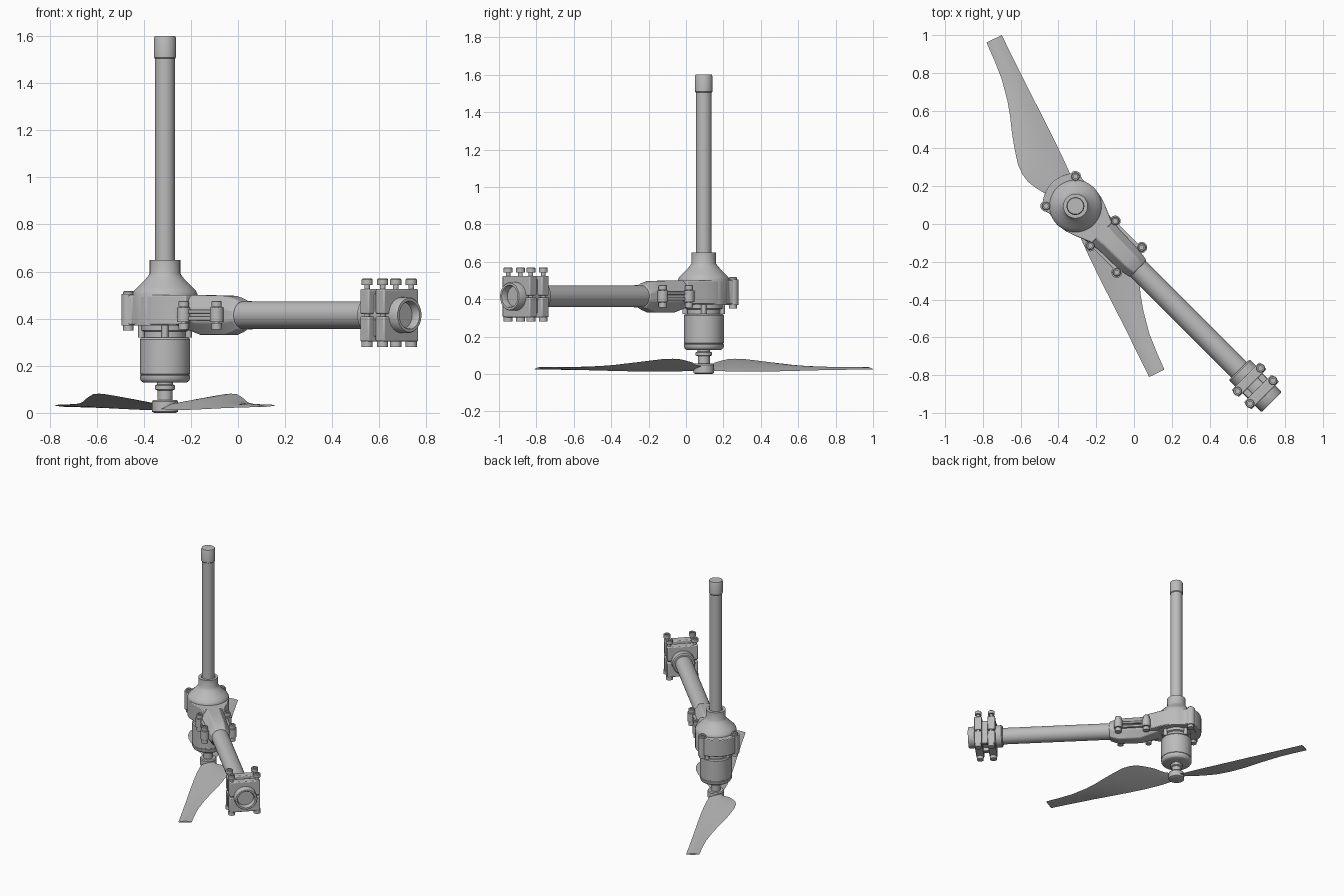
import bpy, bmesh
from math import sin, cos, pi, radians, atan2
from mathutils import Matrix, Vector

cube = bpy.data.objects.get("Cube")
if cube:
    bpy.data.objects.remove(cube)

mat = bpy.data.materials.new("plain grey")
mat.use_nodes = True
GREY = (0.5, 0.5, 0.5, 1)
mat.diffuse_color = GREY
mat.node_tree.nodes["Principled BSDF"].inputs["Base Color"].default_value = GREY

# Working frame: origin under the motor, local x runs along the arm
HUB = Matrix.Translation((-0.31, 0.095, 0)) @ Matrix.Rotation(radians(-45), 4, 'Z')
AXIS_Z = 0.415


def finish(name, bm, angle=35, bevel=0):
    bmesh.ops.recalc_face_normals(bm, faces=bm.faces)
    bm.transform(HUB)
    me = bpy.data.meshes.new(name)
    bm.to_mesh(me)
    bm.free()
    me.materials.append(mat)
    ob = bpy.data.objects.new(name, me)
    bpy.context.collection.objects.link(ob)
    if bevel:
        mod = ob.modifiers.new("bevel", 'BEVEL')
        mod.width, mod.segments = bevel, 2
    bpy.ops.object.select_all(action='DESELECT')
    ob.select_set(True)
    bpy.context.view_layer.objects.active = ob
    bpy.ops.object.shade_smooth_by_angle(angle=radians(angle))
    return ob


def loft(name, rings, angle=35, bevel=0):
    """Skin a list of equal closed rings and cap both ends."""
    bm = bmesh.new()
    vs = [[bm.verts.new(p) for p in ring] for ring in rings]
    n = len(vs[0])
    for a, b in zip(vs, vs[1:]):
        for i in range(n):
            j = (i + 1) % n
            bm.faces.new((a[i], a[j], b[j], b[i]))
    bm.faces.new(vs[0])
    bm.faces.new(vs[-1])
    return finish(name, bm, angle, bevel)


def turned(name, profile, x=0, y=0, along_arm=False, n=40):
    """Turn (radius, position) pairs about a vertical line or the arm axis."""
    rings = []
    for r, t in profile:
        circle = [(r * cos(2 * pi * i / n), r * sin(2 * pi * i / n)) for i in range(n)]
        rings.append([(t, a, AXIS_Z + b) if along_arm else (x + a, y + b, t)
                      for a, b in circle])
    return loft(name, rings)


def box(name, x0, x1, y0, y1, z0, z1, bevel=0.004):
    corners = [(x0, y0), (x1, y0), (x1, y1), (x0, y1)]
    return loft(name, [[(x, y, z) for x, y in corners] for z in (z0, z1)], 30, bevel)


def bolt(name, x, y, z0, z1, r=0.022):
    """Socket-head bolt with a nut at the bottom."""
    s, h = r * 0.5, 0.026
    turned(name, [(r, z0), (r, z0 + h), (s, z0 + h), (s, z1 - h), (r, z1 - h),
                  (r, z1 - 0.004), (r - 0.004, z1), (s, z1), (s, z1 - 0.014)], x, y, n=20)


# Upright mast with end cap
turned("mast", [(0.042, 0.6), (0.042, 1.52)])
turned("mast_cap", [(0.043, 1.505), (0.047, 1.51), (0.047, 1.59), (0.043, 1.6)])

# Domed housing and mast collar
turned("housing_dome", [(0.138, 0.37), (0.138, 0.505), (0.132, 0.518), (0.115, 0.535),
                        (0.09, 0.56), (0.074, 0.578), (0.065, 0.592), (0.065, 0.65),
                        (0.046, 0.65), (0.046, 0.635)], n=48)

# Housing body with a rounded back shell
arc = [(0.175 * cos(radians(a)), 0.175 * sin(radians(a))) for a in range(128, 233, 8)]
side = [(0.2, 0.075), (0.11, 0.113), (0.06, 0.13), (0, 0.139), (-0.07, 0.125)]
outline = side + arc + [(x, -y) for x, y in reversed(side)]
loft("housing_body", [[(x, y, z) for x, y in outline] for z in (0.375, 0.5)], 30, 0.005)
for s in (-1, 1):
    turned("housing_lug", [(0.03, 0.37), (0.03, 0.505)], -0.11, s * 0.11, n=24)
    bolt("housing_bolt", -0.11, s * 0.11, 0.35, 0.518)

# Arm socket: faceted sections tapering on to the tube
sections = [(0.05, 0.11, 0.385, 0.495), (0.12, 0.1, 0.37, 0.5), (0.25, 0.077, 0.33, 0.5),
            (0.4, 0.074, 0.33, 0.497), (0.44, 0.068, 0.342, 0.487),
            (0.47, 0.062, 0.355, 0.476)]
rings = []
for x, w, z0, z1 in sections:
    m, h = (z0 + z1) / 2, (z1 - z0) / 2
    shape = [(1, 0.35), (0.5, 1), (-0.5, 1), (-1, 0.35),
             (-1, -0.35), (-0.5, -1), (0.5, -1), (1, -0.35)]
    rings.append([(x, w * a, m + h * b) for a, b in shape])
loft("arm_socket", rings, 25, 0.006)

# Split flanges and bolts on the socket
for z in (0.392, 0.422):
    box("socket_flange", 0.19, 0.415, -0.093, 0.093, z, z + 0.018)
for s in (-1, 1):
    for x in (0.205, 0.403):
        turned("socket_lug", [(0.029, 0.385), (0.029, 0.447)], x, s * 0.093, n=24)
        bolt("socket_bolt", x, s * 0.093, 0.355, 0.476)

# Arm tube
turned("arm_tube", [(0.058, 0.4), (0.058, 1.428)], along_arm=True)

# End clamp: collar, two square plates, bridges, bolts and open end ring
turned("clamp_collar", [(0.07, 1.225), (0.078, 1.232), (0.078, 1.28)], along_arm=True)
for x in (1.3, 1.393):
    box("clamp_plate", x - 0.027, x + 0.027, -0.104, 0.104, 0.303, 0.41, 0.006)
    box("clamp_plate", x - 0.027, x + 0.027, -0.104, 0.104, 0.42, 0.525, 0.006)
    for s in (-1, 1):
        bolt("clamp_bolt", x, s * 0.086, 0.28, 0.57, 0.024)
for s in (-1, 1):
    box("clamp_bridge", 1.31, 1.385, s * 0.055 - 0.016, s * 0.055 + 0.016, 0.325, 0.505)
turned("clamp_core", [(0.075, 1.27), (0.075, 1.41)], along_arm=True)
turned("end_ring", [(0.076, 1.40), (0.076, 1.462), (0.072, 1.468), (0.06, 1.468),
                    (0.056, 1.462), (0.056, 1.424), (0.03, 1.424), (0.03, 1.41)],
       along_arm=True)

# Motor, with mount, seam groove and rounded lower edge
turned("motor_mount", [(0.088, 0.31), (0.088, 0.345), (0.1, 0.35), (0.1, 0.375)])
turned("motor", [(0.09, 0.128), (0.1, 0.133), (0.107, 0.145), (0.107, 0.158),
                 (0.104, 0.16), (0.104, 0.164), (0.107, 0.166), (0.107, 0.312),
                 (0.101, 0.32)], n=48)
for i in range(4):
    a = pi / 4 + i * pi / 2
    turned("mount_screw", [(0.014, 0.32), (0.014, 0.372)], 0.1 * cos(a), 0.1 * sin(a), n=16)

# Motor shaft and propeller hub
turned("motor_shaft", [(0.032, 0.04), (0.032, 0.095), (0.043, 0.1), (0.043, 0.116),
                       (0.034, 0.12), (0.034, 0.135)])
turned("propeller_hub", [(0.045, 0), (0.055, 0.005), (0.055, 0.048), (0.05, 0.055)])

# Propeller blades: radius, leading offset, trailing offset, pitch slope
stations = [(0.02, 0.035, 0.035, 0.3), (0.07, 0.06, 0.04, 0.3), (0.12, 0.11, 0.046, 0.3),
            (0.18, 0.148, 0.05, 0.3), (0.225, 0.17, 0.051, 0.3), (0.271, 0.179, 0.052, 0.3),
            (0.33, 0.178, 0.052, 0.29), (0.396, 0.162, 0.052, 0.27),
            (0.45, 0.147, 0.051, 0.25), (0.513, 0.127, 0.05, 0.23),
            (0.58, 0.103, 0.049, 0.2), (0.656, 0.081, 0.047, 0.17),
            (0.777, 0.057, 0.046, 0.13), (0.88, 0.049, 0.045, 0.1),
            (0.985, 0.045, 0.045, 0.07)]
out = Vector((-0.437, 0.899, 0))
lead = Vector((-0.899, -0.437, 0))
to_local = Matrix.Rotation(radians(45), 3, 'Z')
for turn in (1, -1):
    rings = []
    for r, front, back, slope in stations:
        ring = []
        for side_z, steps in ((1, range(0, 9)), (-1, range(7, 0, -1))):
            for k in steps:
                t = k / 8
                s = -back + (front + back) * t
                z = 0.028 + slope * s + 0.005 * sin(pi * t) * (1 + side_z * 0.6) * side_z
                p = to_local @ ((out * r + lead * s) * turn)
                ring.append((p.x, p.y, z))
        rings.append(ring)
    loft("propeller_blade", rings, 40)
